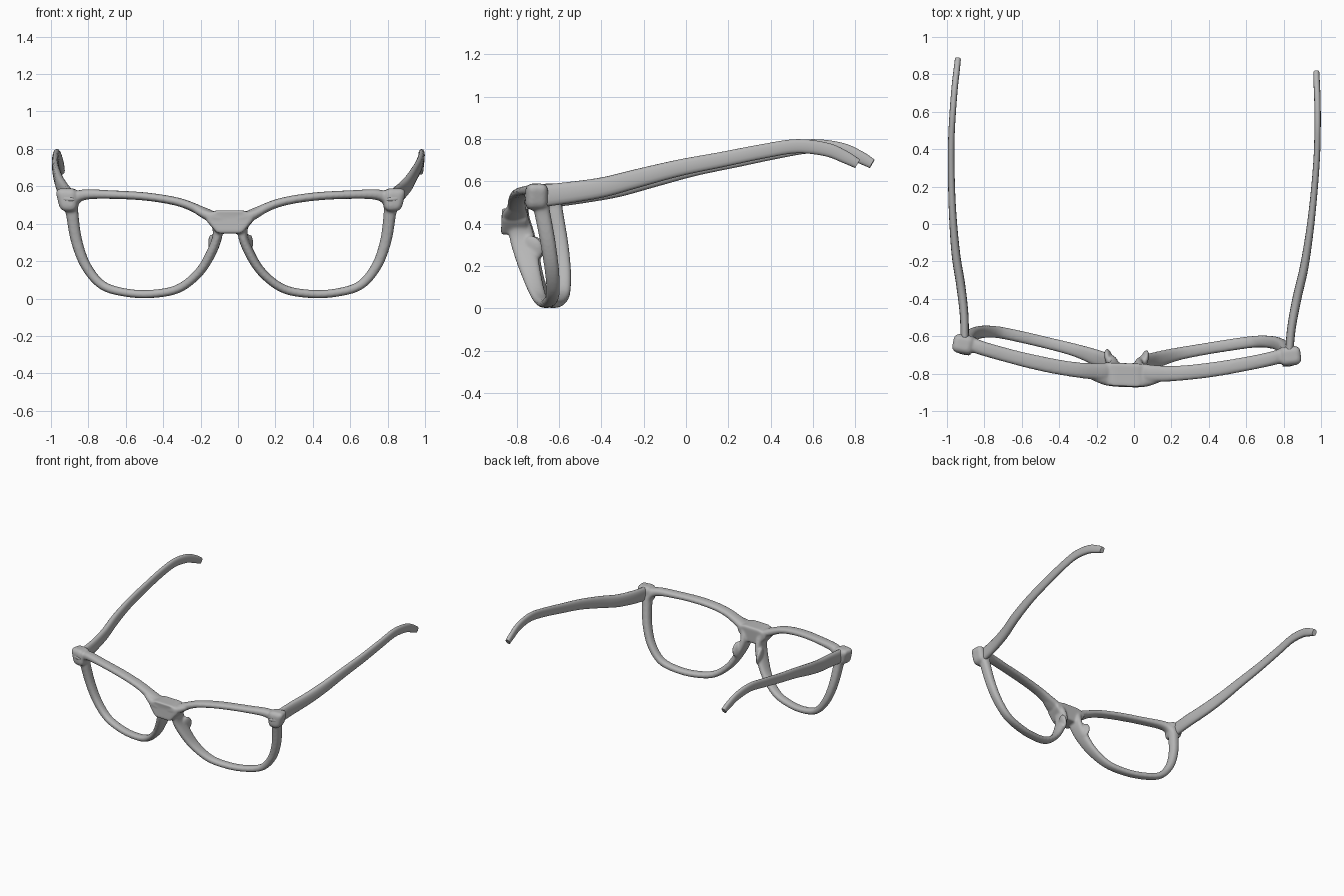
import bpy, bmesh, math
from mathutils import Vector, Matrix

if "Cube" in bpy.data.objects:
    bpy.data.objects.remove(bpy.data.objects["Cube"], do_unlink=True)

# The whole pair is turned slightly about the vertical axis
YAW = Matrix.Translation((-0.014, 0, 0)) @ Matrix.Rotation(-0.036, 4, "Z")

grey = bpy.data.materials.new("frame grey")
grey.use_nodes = True
COLOUR = (0.47, 0.47, 0.47, 1)
grey.diffuse_color = COLOUR
grey.node_tree.nodes["Principled BSDF"].inputs["Base Color"].default_value = COLOUR


def both_sides(bm):
    """Add the mirror image of a part to itself."""
    made = bmesh.ops.duplicate(bm, geom=bm.verts[:] + bm.edges[:] + bm.faces[:])["geom"]
    for item in made:
        if isinstance(item, bmesh.types.BMVert):
            item.co.x = -item.co.x
    bmesh.ops.recalc_face_normals(bm, faces=bm.faces)
    return bm


def finish(name, parts, fuse=False):
    """Make one smooth shaded object of some parts, fused into one skin if asked."""
    whole = bmesh.new()
    for bm in parts:
        bmesh.ops.recalc_face_normals(bm, faces=bm.faces)
        piece = bpy.data.meshes.new("piece")
        bm.to_mesh(piece)
        bm.free()
        whole.from_mesh(piece)
        bpy.data.meshes.remove(piece)
    mesh = bpy.data.meshes.new(name)
    whole.to_mesh(mesh)
    whole.free()
    mesh.materials.append(grey)
    obj = bpy.data.objects.new(name, mesh)
    bpy.context.collection.objects.link(obj)
    obj.matrix_world = YAW
    bpy.ops.object.select_all(action="DESELECT")
    obj.select_set(True)
    bpy.context.view_layer.objects.active = obj
    if fuse:
        skin = obj.modifiers.new("one skin", "REMESH")
        skin.mode = "VOXEL"
        skin.voxel_size = 0.007
        skin.use_smooth_shade = True
        soft = obj.modifiers.new("soft joins", "SMOOTH")
        soft.factor = 0.5
        soft.iterations = 8
    else:
        bpy.ops.object.shade_smooth_by_angle(angle=math.radians(40))


def spline(points, closed, steps=6):
    """Catmull-Rom interpolation of points of any dimension."""
    pts = [Vector(p) for p in points]
    n = len(pts)
    pick = (lambda i: pts[i % n]) if closed else (lambda i: pts[max(0, min(n - 1, i))])
    out = []
    for i in range(n if closed else n - 1):
        a, b, c, d = (pick(i + k) for k in (-1, 0, 1, 2))
        for s in range(steps):
            t = s / steps
            out.append(0.5 * (2 * b + (c - a) * t + (2 * a - 5 * b + 4 * c - d) * t ** 2
                              + (3 * b - a - 3 * c + d) * t ** 3))
    if not closed:
        out.append(pts[-1])
    return out


def loft(centres, sizes, axis, closed, sides=16, power=0.8):
    """Sweep a softened oval: one radius lies along axis, the other across it."""
    bm = bmesh.new()
    rings = []
    n = len(centres)
    for i, (c, (across, along)) in enumerate(zip(centres, sizes)):
        before = centres[(i - 1) % n] if closed else centres[max(i - 1, 0)]
        after = centres[(i + 1) % n] if closed else centres[min(i + 1, n - 1)]
        tangent = (after - before).normalized()
        u = tangent.cross(axis).normalized()
        v = u.cross(tangent).normalized()
        ring = []
        for k in range(sides):
            a = math.tau * k / sides
            p = math.copysign(abs(math.cos(a)) ** power, math.cos(a)) * across / 2
            q = math.copysign(abs(math.sin(a)) ** power, math.sin(a)) * along / 2
            ring.append(bm.verts.new(c + u * p + v * q))
        rings.append(ring)
    for i in range(n if closed else n - 1):
        r, s = rings[i], rings[(i + 1) % n]
        for k in range(sides):
            m = (k + 1) % sides
            bm.faces.new((r[k], r[m], s[m], s[k]))
    if not closed:
        bm.faces.new(rings[0])
        bm.faces.new(rings[-1])
    return bm


def face_curve(x, z):
    """Depth of the front: wraps back at the sides and leans back at the bottom."""
    return -0.825 + 0.16 * (abs(x) / 0.87) ** 1.5 + 0.225 * (0.55 - z)


def ellipsoid(size, place, turn):
    bm = bmesh.new()
    bmesh.ops.create_uvsphere(bm, u_segments=24, v_segments=14, radius=0.5)
    spin = Matrix.Identity(4)
    for angle, axis in zip(turn, "XYZ"):
        spin = Matrix.Rotation(math.radians(angle), 4, axis) @ spin
    bm.transform(Matrix.Translation(place) @ spin @ Matrix.Diagonal((*size, 1)))
    return bm


def soften(bm, width):
    bmesh.ops.bevel(bm, geom=bm.edges[:], offset=width, segments=4, profile=0.5,
                    affect="EDGES", clamp_overlap=True)


# Rims: x, z, face width, depth
rim = spline([
    (.085, .425, .06, .1), (.17, .475, .05, .09), (.28, .517, .045, .082),
    (.45, .545, .044, .08), (.65, .556, .046, .076), (.79, .554, .058, .076),
    (.85, .515, .075, .08), (.848, .44, .066, .075), (.825, .3, .06, .072),
    (.775, .17, .054, .068), (.688, .07, .048, .064), (.56, .031, .044, .064),
    (.42, .025, .044, .064), (.28, .053, .046, .07), (.17, .138, .048, .088),
    (.102, .245, .052, .11), (.067, .345, .052, .118)], True)
rims = loft([Vector((x, face_curve(x, z), z)) for x, z, w, d in rim],
            [(w, d) for x, z, w, d in rim], Vector((0, 1, 0)), True)

# Bridge: faceted keystone block with softened edges
outline = [(.07, .472), (.13, .45), (.125, .415), (.066, .348)]
outline += [(-x, z) for x, z in reversed(outline)]
bridge = bmesh.new()
front = [bridge.verts.new((x, -.882 + .4 * abs(x) ** 1.5, z)) for x, z in outline]
back = [bridge.verts.new((x, -.745, z)) for x, z in outline]
bridge.faces.new(front)
bridge.faces.new(back)
for i in range(len(outline)):
    j = (i + 1) % len(outline)
    bridge.faces.new((front[i], front[j], back[j], back[i]))
soften(bridge, 0.014)

# Bridge shoulders that run into the rims
shoulder = spline([(0, -.812, .425, .07, .1), (.1, -.818, .438, .06, .1),
                   (.21, -.79, .49, .03, .07)], False)
shoulders = loft([Vector(p[:3]) for p in shoulder], [p[3:] for p in shoulder],
                 Vector((0, 1, 0)), False)

# Hinge lugs at the outer corners, narrower below
lugs = bmesh.new()
bmesh.ops.create_cube(lugs, size=1)
for v in lugs.verts:
    if v.co.z < 0 and v.co.x > 0:
        v.co.x -= 0.25
soften(lugs, 0.28)
lugs.transform(Matrix.Translation((.878, -.674, .527)) @ Matrix.Rotation(0.15, 4, "Z")
               @ Matrix.Diagonal((.122, .104, .124, 1)))

# Nose pads growing from the back of the rims
pads = ellipsoid((.04, .1, .12), (.096, -.72, .285), (15, 8, -15))

finish("front_frame", [both_sides(rims), bridge, both_sides(shoulders),
                       both_sides(lugs), both_sides(pads)], fuse=True)

# Oval rivets on the front of the lugs
rivets = ellipsoid((.07, .014, .022), (.868, -.724, .532), (0, -5, 9))
finish("lug_rivets", [both_sides(rivets)])

# Temples: x, y, z, thickness, height
temple = spline([
    (.868, -.66, .53, .044, .105), (.876, -.52, .547, .046, .1),
    (.9, -.36, .572, .048, .094), (.931, -.2, .613, .046, .088),
    (.955, 0, .663, .04, .078), (.97, .2, .702, .036, .072),
    (.978, .4, .742, .034, .068), (.976, .56, .766, .034, .066),
    (.97, .7, .75, .034, .064), (.963, .79, .713, .034, .058),
    (.959, .845, .683, .032, .046)], False)
temples = loft([Vector(p[:3]) for p in temple], [p[3:] for p in temple],
               Vector((0, 0, 1)), False)
finish("temples", [both_sides(temples)])
